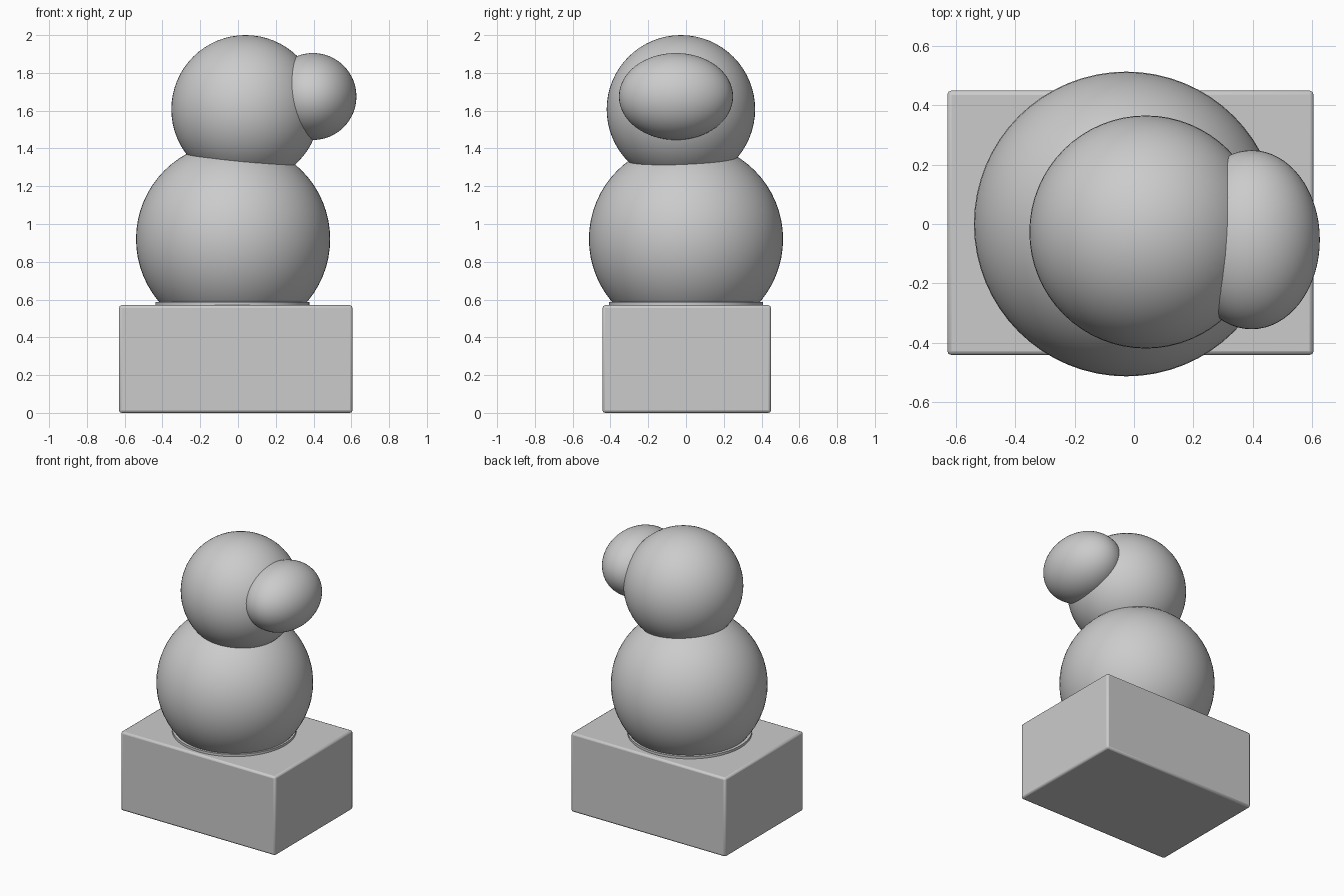
import bpy

if "Cube" in bpy.data.objects:
    bpy.data.objects.remove(bpy.data.objects["Cube"], do_unlink=True)

# Single plain clay colour
grey = bpy.data.materials.new("light grey")
grey.use_nodes = True
colour = (0.6, 0.6, 0.6, 1)
grey.diffuse_color = colour
grey.node_tree.nodes["Principled BSDF"].inputs["Base Color"].default_value = colour


def finish(name):
    """Name the active object, colour it and apply its scale."""
    obj = bpy.context.object
    obj.name = name
    obj.data.materials.append(grey)
    bpy.ops.object.transform_apply(location=False, rotation=False, scale=True)
    return obj


def ball(name, centre, radii):
    bpy.ops.mesh.primitive_uv_sphere_add(segments=64, ring_count=32, radius=1, location=centre)
    bpy.context.object.scale = radii
    obj = finish(name)
    bpy.ops.object.shade_smooth()
    return obj


# Block base with slightly softened edges
bpy.ops.mesh.primitive_cube_add(size=1, location=(-0.012, 0.004, 0.285))
bpy.context.object.scale = (1.236, 0.892, 0.57)
base = finish("base_block")
bevel = base.modifiers.new("soft edges", "BEVEL")
bevel.width = 0.014
bevel.segments = 2
bpy.ops.object.shade_smooth_by_angle()

# Low collar where the body meets the base
bpy.ops.mesh.primitive_cylinder_add(vertices=64, radius=0.408, depth=0.05, location=(-0.03, 0, 0.562))
finish("body_collar")
bpy.ops.object.shade_smooth_by_angle()

# Stacked rounded forms
ball("body", (-0.026, 0, 0.92), (0.514, 0.514, 0.514))
ball("head", (0.04, -0.027, 1.607), (0.393, 0.393, 0.393))
ball("muzzle", (0.397, -0.053, 1.675), (0.23, 0.302, 0.23))
